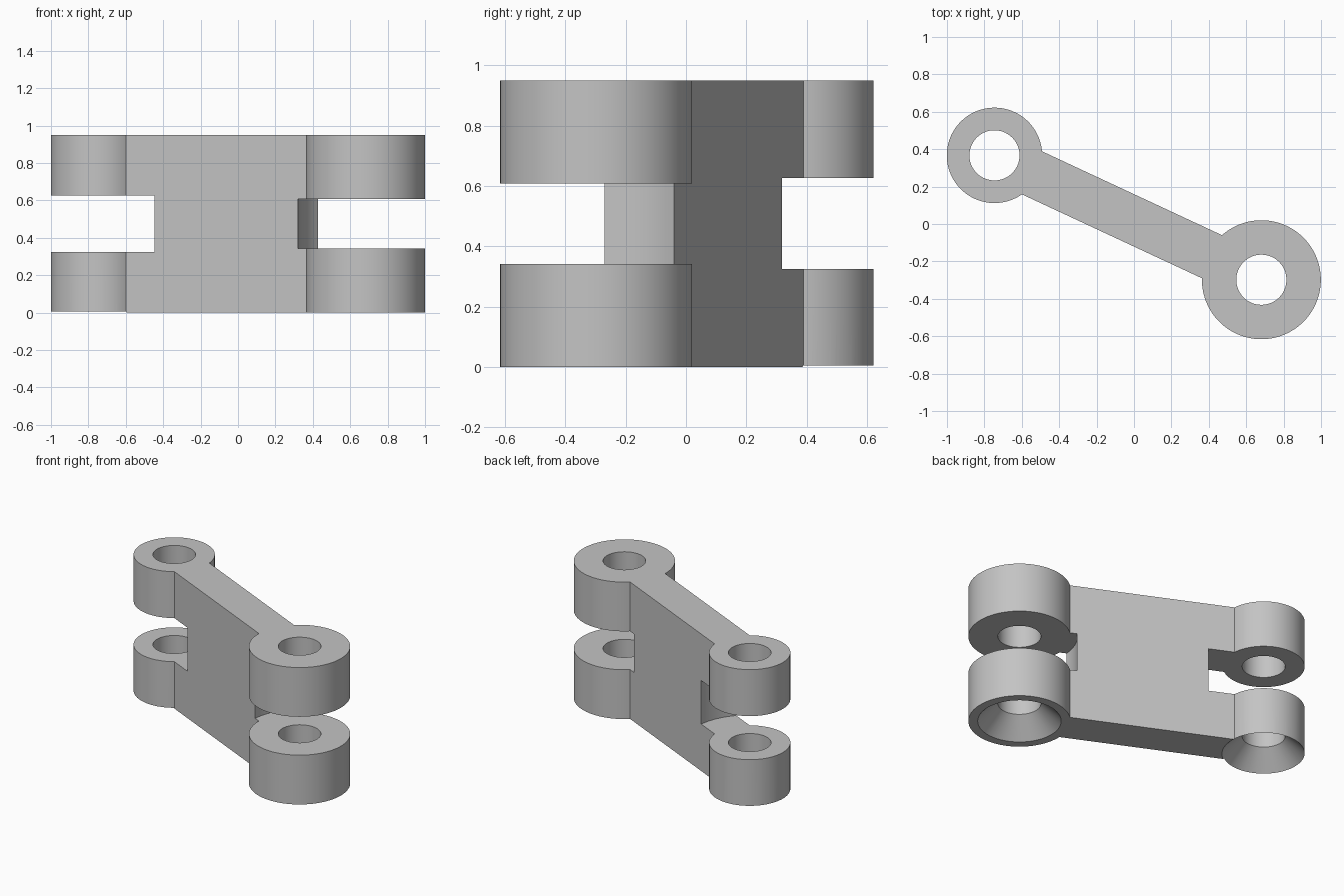
import bpy, bmesh, math
from mathutils import Vector

cube = bpy.data.objects.get("Cube")
if cube:
    bpy.data.objects.remove(cube, do_unlink=True)

HEIGHT = 0.949
HALF_WEB = 0.127
HOLE = 0.134
SINK = 0.26
SEGMENTS = 96

# centre, outer radius, clearance radius of slot, slot bottom, slot top
SMALL = (Vector((-0.746, 0.367)), 0.255, 0.41, 0.325, 0.627)
LARGE = (Vector((0.681, -0.298)), 0.318, 0.361, 0.342, 0.608)

grey = bpy.data.materials.new("grey metal")
grey.use_nodes = True
colour = (0.55, 0.55, 0.55, 1)
grey.diffuse_color = colour
grey.node_tree.nodes["Principled BSDF"].inputs["Base Color"].default_value = colour


def make_object(name, bm):
    bmesh.ops.recalc_face_normals(bm, faces=bm.faces)
    mesh = bpy.data.meshes.new(name)
    bm.to_mesh(mesh)
    bm.free()
    mesh.materials.append(grey)
    obj = bpy.data.objects.new(name, mesh)
    bpy.context.collection.objects.link(obj)
    return obj


def lathe(name, centre, profile):
    """Closed solid of revolution from (radius, z) rings."""
    bm = bmesh.new()
    rings = []
    for r, z in profile:
        angles = [math.tau * i / SEGMENTS for i in range(SEGMENTS)]
        rings.append([bm.verts.new((centre.x + r * math.cos(a), centre.y + r * math.sin(a), z))
                      for a in angles])
    for low, high in zip(rings, rings[1:]):
        for i in range(SEGMENTS):
            j = (i + 1) % SEGMENTS
            bm.faces.new((low[i], low[j], high[j], high[i]))
    bm.faces.new(rings[0][::-1])
    bm.faces.new(rings[-1])
    return make_object(name, bm)


def boss_arc(centre, radius, facing):
    """Round end of the outline, open towards the web."""
    gap = math.asin(HALF_WEB / radius)
    sweep = math.tau - 2 * gap
    return [centre + radius * Vector((math.cos(facing + gap + sweep * i / SEGMENTS),
                                      math.sin(facing + gap + sweep * i / SEGMENTS)))
            for i in range(SEGMENTS + 1)]


# Link body: two round bosses joined by a straight web
axis = LARGE[0] - SMALL[0]
facing = math.atan2(axis.y, axis.x)
outline = boss_arc(SMALL[0], SMALL[1], facing) + boss_arc(LARGE[0], LARGE[1], facing + math.pi)
bm = bmesh.new()
base = bm.faces.new([bm.verts.new((p.x, p.y, 0)) for p in outline])
top = bmesh.ops.extrude_face_region(bm, geom=[base])
bmesh.ops.translate(bm, vec=(0, 0, HEIGHT),
                    verts=[v for v in top["geom"] if isinstance(v, bmesh.types.BMVert)])
link = make_object("hinge_link", bm)

# Cutters: clearance slot and countersunk bore at each end
cutters = []
for label, (centre, radius, clearance, low, high) in (("small", SMALL), ("large", LARGE)):
    cutters.append(lathe(label + "_slot_cutter", centre, [(clearance, low), (clearance, high)]))
    cutters.append(lathe(label + "_bore_cutter", centre,
                         [(SINK + 0.05, -0.05), (HOLE, SINK - HOLE), (HOLE, HEIGHT + 0.1)]))

bpy.ops.object.select_all(action='DESELECT')
link.select_set(True)
bpy.context.view_layer.objects.active = link
for cutter in cutters:
    cutter.hide_render = True
    cut = link.modifiers.new(cutter.name, 'BOOLEAN')
    cut.operation = 'DIFFERENCE'
    cut.solver = 'EXACT'
    cut.object = cutter
    bpy.ops.object.modifier_apply(modifier=cut.name)
for cutter in cutters:
    bpy.data.objects.remove(cutter, do_unlink=True)

bpy.ops.object.shade_smooth_by_angle(angle=math.radians(30))
